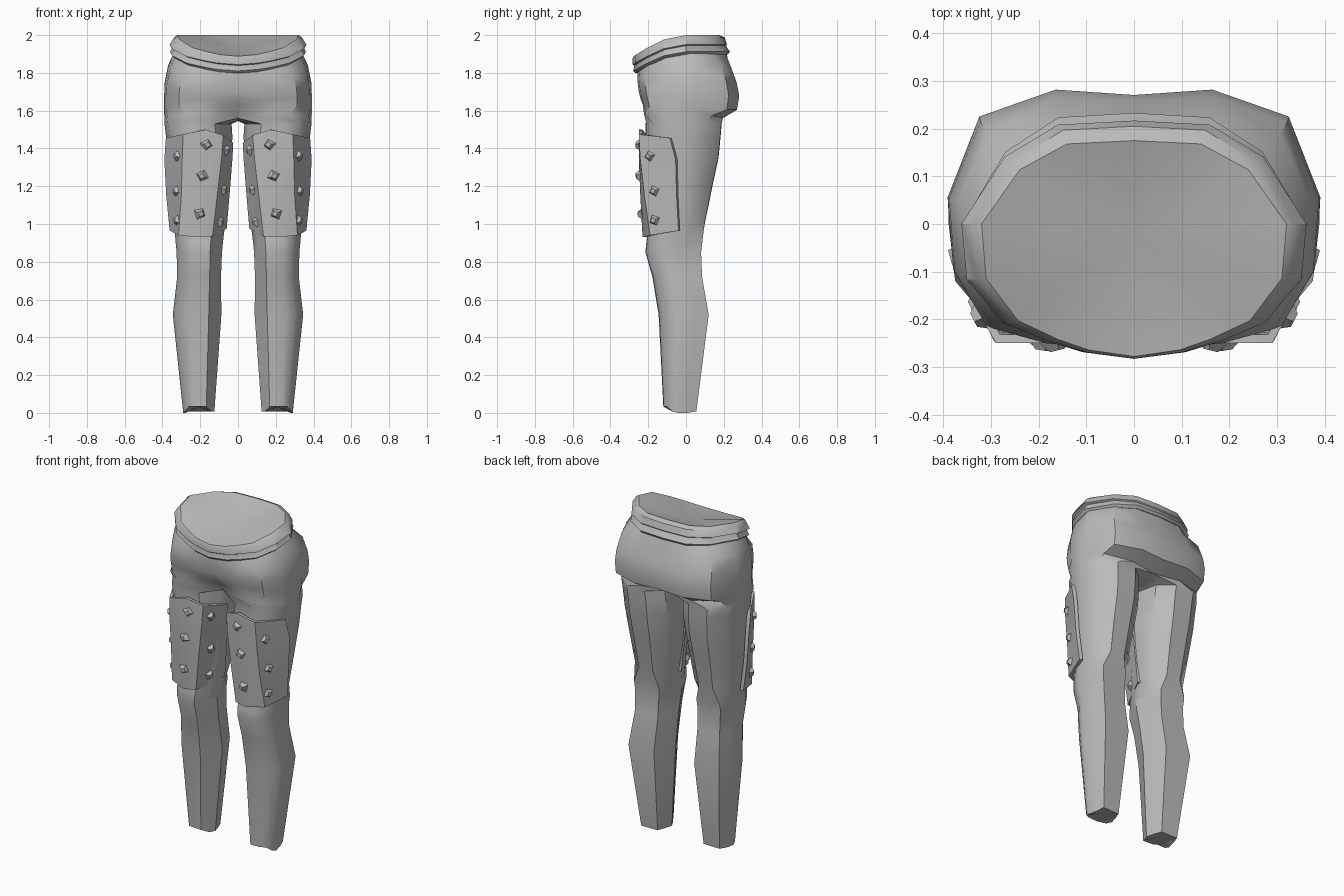
import bpy, bmesh, math
from mathutils import Vector, Matrix
from mathutils.bvhtree import BVHTree

if "Cube" in bpy.data.objects:
    bpy.data.objects.remove(bpy.data.objects["Cube"])

grey = bpy.data.materials.new("mid grey")
grey.diffuse_color = (0.5, 0.5, 0.5, 1)
grey.use_nodes = True
grey.node_tree.nodes["Principled BSDF"].inputs["Base Color"].default_value = grey.diffuse_color


def skin(bm, upper, lower, closed=False):
    """Quads between two vertex rows, the first one higher or further in."""
    n = len(upper)
    for i in range(n if closed else n - 1):
        j = (i + 1) % n
        bm.faces.new((upper[i], lower[i], lower[j], upper[j]))


def add_row(bm, pts):
    return [bm.verts.new(p) for p in pts]


def finish(bm, name, thickness=0, angle=32):
    """Mirror the right half to the left, thicken if wanted, and shade."""
    me = bpy.data.meshes.new(name)
    bm.to_mesh(me)
    bm.free()
    me.materials.append(grey)
    ob = bpy.data.objects.new(name, me)
    bpy.context.collection.objects.link(ob)
    ob.modifiers.new("mirror", 'MIRROR')
    if thickness:
        sol = ob.modifiers.new("thickness", 'SOLIDIFY')
        sol.thickness = thickness
        sol.offset = -1
    bpy.ops.object.select_all(action='DESELECT')
    ob.select_set(True)
    bpy.context.view_layer.objects.active = ob
    bpy.ops.object.convert(target='MESH')
    bpy.ops.object.shade_smooth_by_angle(angle=math.radians(angle))
    return ob


# Half outlines, front centre round to back centre
WAIST = [(0, -1), (.3, -.95), (.5, -.87), (.76, -.73), (.97, -.41),
         (1, 0), (.75, .65), (.44, .96), (0, 1)]
HIP = [(0, -.97), (.25, -1), (.5, -.97), (.8, -.85), (.97, -.4),
       (1, .2), (.83, .8), (.42, 1), (0, .96)]


def half_row(shape, xmax, front, back, z_front, z_back):
    pts = []
    for u, v in shape:
        s = math.sin((1 + min(v, 0)) * math.pi / 2)
        pts.append((u * xmax, v * (front if v < 0 else back),
                    z_front + (z_back - z_front) * s))
    return pts


# Waistband: tilted stepped bands with a closed, slightly sunken top
bm = bmesh.new()
bands = [(.32, .278, .175, 0), (.338, .283, .205, .012),
         (.362, .283, .217, .05), (.345, .275, .212, .056),
         (.348, .275, .217, .066), (.36, .28, .233, .088),
         (.343, .268, .222, .102), (.325, .25, .2, .102)]
rows = [add_row(bm, half_row(WAIST, x, f, b, 1.888 - d * .88, 2.0 - d))
        for x, f, b, d in bands]
for a, b in zip(rows, rows[1:]):
    skin(bm, a, b)
centre = bm.verts.new((0, -.03, 1.925))
for a, b in zip(rows[0], rows[0][1:]):
    bm.faces.new((centre, a, b))
finish(bm, "waistband")

# Trousers: hips
bm = bmesh.new()
hips = [(WAIST, .338, .258, .215, 1.82, 1.91), (HIP, .37, .258, .235, 1.765, 1.84),
        (HIP, .388, .25, .268, 1.70, 1.75), (HIP, .391, .24, .282, 1.66, 1.68),
        (HIP, .391, .228, .27, 1.63, 1.605)]
rows = [add_row(bm, half_row(*h)) for h in hips]
rows[-1][0].co.y = -.2
rows.append(add_row(bm, [
    (0, -.15, 1.56), (.06, -.195, 1.575), (.14, -.222, 1.58), (.27, -.215, 1.58),
    (.375, -.12, 1.565), (.39, .04, 1.555), (.335, .14, 1.575),
    (.17, .195, 1.56), (0, .165, 1.56)]))
for a, b in zip(rows, rows[1:]):
    skin(bm, a, b)

# Trousers: round thigh, then a boxy shin, from the crotch down to the ankle
THIGH = [(-.5, -.95), (-.15, -1), (.3, -.97), (.65, -.8), (.9, -.45), (1, .05),
         (.84, .6), (.35, .96), (-.35, .97), (-.84, .62), (-1, 0), (-.88, -.45)]
SHIN = [(-.48, -1), (-.15, -1), (.3, -.97), (.65, -.8), (.9, -.45), (1, -.15),
        (.86, .43), (.7, 1), (-.62, .97), (-.83, .45), (-1, -.1), (-.8, -.47)]
crotch = [(0, .11, 1.547), (0, .02, 1.545), (0, -.06, 1.547)]
prev = rows[-1] + add_row(bm, crotch)
sections = [(THIGH, 1.53, .034, .389, -.215, .195), (THIGH, 1.47, .03, .382, -.215, .19),
            (THIGH, 1.35, .032, .372, -.21, .178), (THIGH, 1.2, .045, .36, -.21, .145),
            (THIGH, 1.0, .068, .338, -.2, .104), (SHIN, .9, .08, .33, -.21, .086),
            (SHIN, .85, .085, .325, -.215, .08), (SHIN, .72, .09, .322, -.178, .085),
            (SHIN, .52, .088, .345, -.145, .12), (SHIN, .008, .125, .29, -.12, .055)]
for shape, z, x0, x1, y0, y1 in sections:
    ring = add_row(bm, [
        ((x0 + x1) / 2 + u * (x1 - x0) / 2, (y0 + y1) / 2 + v * (y1 - y0) / 2,
         z + (.025 if z < .1 and v < -.6 else 0)) for u, v in shape])
    skin(bm, prev, ring, True)
    prev = ring
for v in prev[5:7]:
    v.co.z = 0
sole = bm.verts.new((.208, -.03, .03))
for i in range(12):
    bm.faces.new((sole, prev[(i + 1) % 12], prev[i]))
finish(bm, "trousers", angle=38)

# Thigh guards: creased plates round the front of each thigh
bm = bmesh.new()
plate = [
    [(.025, -.06, 1.43), (.078, -.225, 1.47), (.17, -.25, 1.5), (.29, -.25, 1.475), (.382, -.085, 1.455)],
    [(.03, -.05, 1.34), (.088, -.228, 1.34), (.18, -.25, 1.35), (.295, -.243, 1.35), (.39, -.055, 1.34)],
    [(.045, -.045, 1.15), (.11, -.225, 1.15), (.2, -.242, 1.15), (.3, -.22, 1.15), (.38, -.05, 1.15)],
    [(.06, -.04, .975), (.135, -.215, .935), (.21, -.23, .93), (.315, -.19, .94), (.362, -.04, .965)]]
rows = [add_row(bm, r) for r in plate]
for a, b in zip(rows, rows[1:]):
    skin(bm, a, b)
bm.normal_update()
tree = BVHTree.FromBMesh(bm)
finish(bm, "thigh_guards", thickness=.02)

# Studs: small blunt four-sided points set on the guards
bm = bmesh.new()
studs = [(.165, 1.42), (.19, 1.255), (.2, 1.055), (.32, 1.36), (.325, 1.175),
         (.32, 1.02), (.065, 1.39), (.08, 1.18), (.097, 1.01)]
for i, (x, z) in enumerate(studs):
    hit, normal, _, _ = tree.ray_cast(Vector((x, -1, z)), Vector((0, 1, 0)))
    turn = normal.to_track_quat('Z', 'Y').to_matrix().to_4x4()
    spin = Matrix.Rotation(math.radians(10 + 8 * (i % 3)), 4, 'Z')
    bmesh.ops.create_cone(bm, cap_ends=True, segments=4, radius1=.035, radius2=.016,
                          depth=.025, matrix=Matrix.Translation(hit + normal * .006) @ turn @ spin)
finish(bm, "studs", angle=20)
